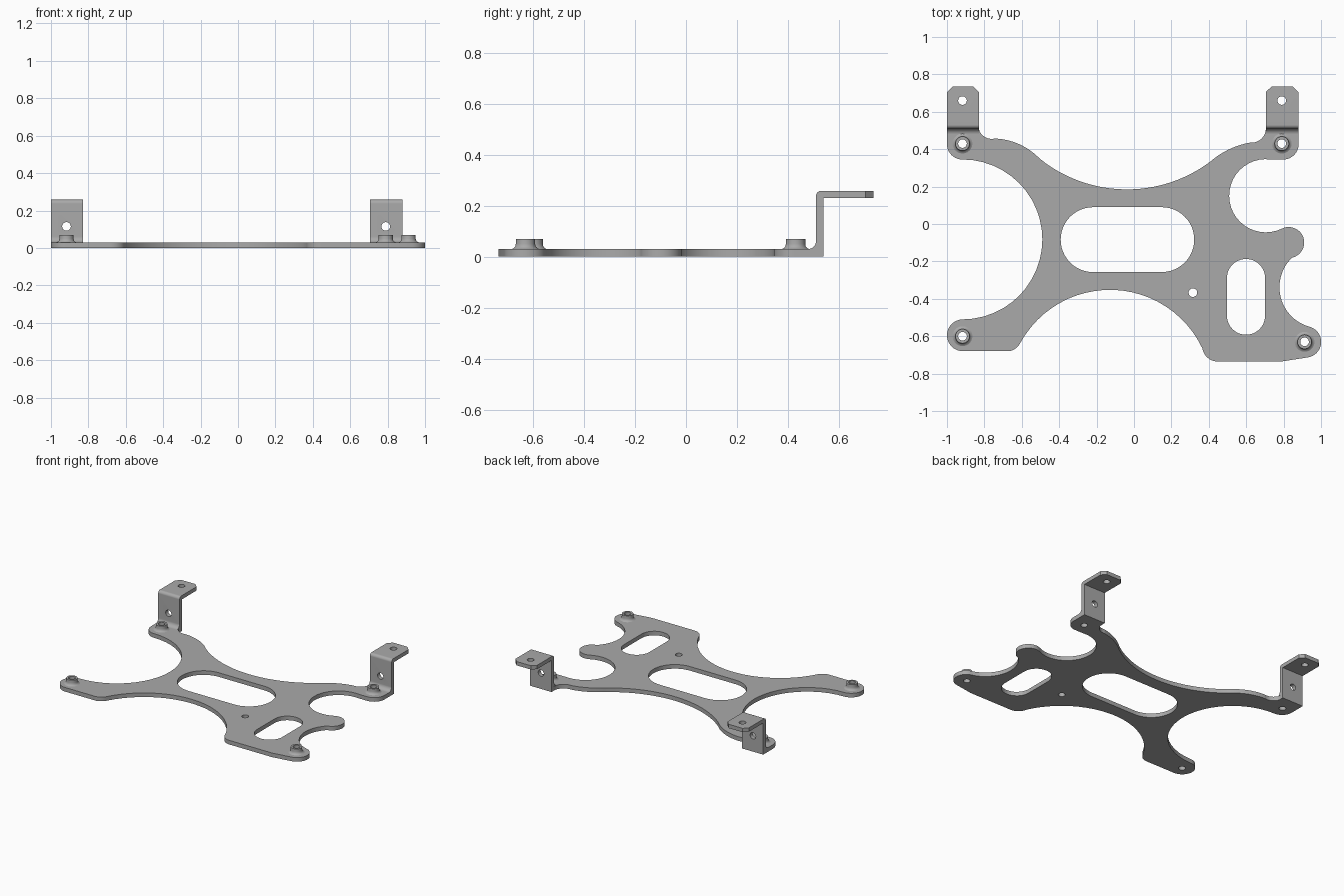
import bpy, bmesh, math
from mathutils import Vector, Matrix
from mathutils.geometry import intersect_line_line

cube = bpy.data.objects.get("Cube")
if cube:
    bpy.data.objects.remove(cube)

THICK = 0.03
HOLE = 0.023
scene = bpy.context.scene

steel = bpy.data.materials.new("brushed grey")
steel.use_nodes = True
grey = (0.4, 0.4, 0.4, 1)
steel.diffuse_color = grey
steel.node_tree.nodes["Principled BSDF"].inputs["Base Color"].default_value = grey


def arc(a, via, b, steps=24):
    """Points on the circle from a through via to b, without a."""
    a, via, b = (Vector((*p, 0)) for p in (a, via, b))
    up = Vector((0, 0, 1))
    m, n = (a + via) / 2, (via + b) / 2
    c = intersect_line_line(m, m + (via - a).cross(up), n, n + (b - via).cross(up))[0]
    turn = (via - a).cross(b - via).z
    start, end = a - c, b - c
    sweep = math.atan2(start.cross(end).z, start.dot(end))
    if sweep * turn < 0:
        sweep += math.copysign(math.tau, turn)
    return [(c + Matrix.Rotation(sweep * i / steps, 3, "Z") @ start).to_2d()
            for i in range(1, steps + 1)]


def trace(path):
    """Pairs are straight lines; pairs of points are arcs (via, end)."""
    pts = [Vector(path[0])]
    for step in path[1:]:
        if isinstance(step[0], tuple):
            pts += arc(pts[-1], *step)
        else:
            pts.append(Vector(step))
    return pts


def slot(x0, x1, y0, y1):
    """Rounded slot or circle filling the given box."""
    r = min(x1 - x0, y1 - y0) / 2
    pts = []
    for k, (cx, cy) in enumerate([(x1 - r, y1 - r), (x0 + r, y1 - r),
                                  (x0 + r, y0 + r), (x1 - r, y0 + r)]):
        for i in range(13):
            t = (k + i / 12) * math.pi / 2
            p = Vector((cx + r * math.cos(t), cy + r * math.sin(t)))
            if not pts or (p - pts[-1]).length > 1e-5:
                pts.append(p)
    return pts[:-1] if (pts[0] - pts[-1]).length < 1e-5 else pts


def circle(x, y, r=HOLE):
    return slot(x - r, x + r, y - r, y + r)


def finish(name, mesh):
    mesh.name = name
    mesh.materials.clear()
    mesh.materials.append(steel)
    mesh.shade_smooth()
    mesh.set_sharp_from_angle(angle=math.radians(30))
    obj = bpy.data.objects.new(name, mesh)
    scene.collection.objects.link(obj)
    return obj


def sheet(loops, depth):
    """Flat mesh with holes, extruded upward from zero."""
    curve = bpy.data.curves.new("outline", "CURVE")
    curve.dimensions, curve.fill_mode, curve.extrude = "2D", "BOTH", depth / 2
    for loop in loops:
        spline = curve.splines.new("POLY")
        spline.points.add(len(loop) - 1)
        for point, co in zip(spline.points, loop):
            point.co = (*co, 0, 1)
        spline.use_cyclic_u = True
    helper = bpy.data.objects.new("outline", curve)
    scene.collection.objects.link(helper)
    graph = bpy.context.evaluated_depsgraph_get()
    mesh = bpy.data.meshes.new_from_object(helper.evaluated_get(graph))
    bpy.data.objects.remove(helper)
    bm = bmesh.new()
    bm.from_mesh(mesh)
    bmesh.ops.remove_doubles(bm, verts=bm.verts, dist=1e-5)
    bmesh.ops.translate(bm, verts=bm.verts, vec=(0, 0, depth / 2))
    bmesh.ops.recalc_face_normals(bm, faces=bm.faces)
    bm.to_mesh(mesh)
    bm.free()
    return mesh


# Base plate outline, counterclockwise from the back right corner
outline = trace([
    (-1, 0.51), (-1, 0.43), ((-0.977, 0.37), (-0.917, 0.345)),
    ((-0.49, -0.083), (-0.917, -0.51)),
    ((-1, -0.595), (-0.917, -0.68)), (-0.687, -0.68),
    ((-0.64, -0.67), (-0.607, -0.634)),
    ((-0.126, -0.352), (0.366, -0.666)),
    ((0.4, -0.72), (0.446, -0.735)), (0.79, -0.735), (0.93, -0.713),
    ((1, -0.62), (0.94, -0.55)),
    ((0.778, -0.35), (0.845, -0.18)),
    ((0.91, -0.1), (0.79, -0.025)),
    ((0.51, 0.13), (0.73, 0.345)), (0.8, 0.345),
    ((0.857, 0.37), (0.88, 0.43)), (0.88, 0.51), (0.705, 0.51),
    ((0.68, 0.455), (0.62, 0.435)),
    ((0.51, 0.4), (0.41, 0.335)),
    ((-0.035, 0.185), (-0.505, 0.35)),
    ((-0.6, 0.42), (-0.745, 0.457)),
    ((-0.81, 0.475), (-0.83, 0.51)),
])
bosses = {"back_right": (-0.917, 0.43), "back_left": (0.79, 0.43),
          "front_right": (-0.917, -0.6), "front_left": (0.912, -0.63)}
holes = [slot(-0.392, 0.322, -0.257, 0.09), slot(0.497, 0.701, -0.592, -0.187),
         circle(0.315, -0.367)] + [circle(*p) for p in bosses.values()]
finish("base_plate", sheet([outline] + holes, THICK))

# Flared standoffs, turned from a profile
ring = [(0.053, 0.03), (0.045, 0.034), (0.04, 0.04), (0.038, 0.05),
        (0.038, 0.07), (HOLE, 0.07), (HOLE, 0.03)]
for side, (x, y) in bosses.items():
    bm = bmesh.new()
    verts = [bm.verts.new((r, 0, z)) for r, z in ring]
    edges = [bm.edges.new(pair) for pair in zip(verts, verts[1:])]
    bmesh.ops.spin(bm, geom=verts + edges, axis=(0, 0, 1), cent=(0, 0, 0),
                   angle=math.tau, steps=48, use_merge=True)
    bmesh.ops.remove_doubles(bm, verts=bm.verts, dist=1e-5)
    bmesh.ops.recalc_face_normals(bm, faces=bm.faces)
    mesh = bpy.data.meshes.new("standoff")
    bm.to_mesh(mesh)
    bm.free()
    finish(side + "_standoff", mesh).location = (x, y, 0)

# Folded brackets: upright and flange with drilled holes
fold = trace([(0.51, 0), (0.54, 0), (0.54, 0.23), (0.735, 0.23), (0.735, 0.258),
              (0.53, 0.258), ((0.516, 0.252), (0.51, 0.238)), (0.51, 0.06),
              ((0.501, 0.039), (0.48, THICK)), (0.51, THICK)])


def drill(obj, centre, turn):
    bm = bmesh.new()
    bmesh.ops.create_cone(bm, cap_ends=True, segments=48, radius1=HOLE,
                          radius2=HOLE, depth=0.1)
    mesh = bpy.data.meshes.new("drill")
    bm.to_mesh(mesh)
    bm.free()
    cutter = bpy.data.objects.new("drill", mesh)
    scene.collection.objects.link(cutter)
    cutter.location, cutter.rotation_euler.x = centre, turn
    cutter.hide_render = True
    mod = obj.modifiers.new("hole", "BOOLEAN")
    mod.operation, mod.object, mod.solver = "DIFFERENCE", cutter, "EXACT"
    return cutter


for side, x0, x1, hole_x in (("right", -1, -0.828, -0.917), ("left", 0.705, 0.88, 0.79)):
    bm = bmesh.new()
    face = bm.faces.new([bm.verts.new((x0, y, z)) for y, z in fold])
    grown = bmesh.ops.extrude_face_region(bm, geom=[face])["geom"]
    bmesh.ops.translate(bm, vec=(x1 - x0, 0, 0),
                        verts=[g for g in grown if isinstance(g, bmesh.types.BMVert)])
    # clipped flange corners
    tips = [e for e in bm.edges if all(v.co.y > 0.73 for v in e.verts)
            and abs(e.verts[0].co.x - e.verts[1].co.x) < 0.01]
    bmesh.ops.bevel(bm, geom=tips, offset=0.03, segments=1, affect="EDGES")
    bmesh.ops.recalc_face_normals(bm, faces=bm.faces)
    mesh = bpy.data.meshes.new("blank")
    bm.to_mesh(mesh)
    bm.free()
    blank = bpy.data.objects.new("blank", mesh)
    scene.collection.objects.link(blank)
    cutters = [drill(blank, (hole_x, 0.66, 0.245), 0),
               drill(blank, (hole_x, 0.525, 0.115), math.pi / 2)]
    graph = bpy.context.evaluated_depsgraph_get()
    done = bpy.data.meshes.new_from_object(blank.evaluated_get(graph))
    for helper in cutters + [blank]:
        bpy.data.objects.remove(helper)
    finish(side + "_bracket", done)
